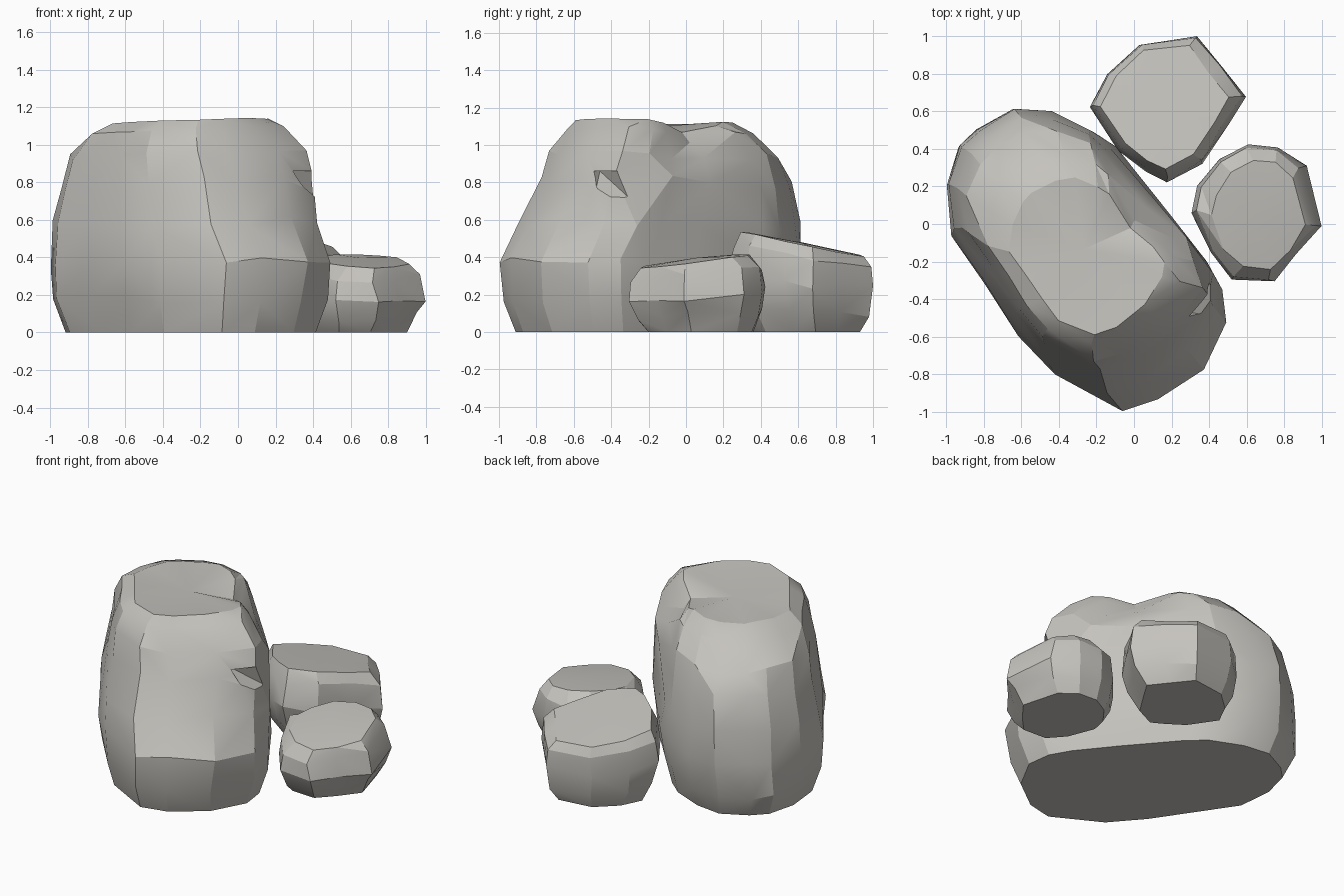
import bpy, bmesh, math, random
from mathutils import Vector

if "Cube" in bpy.data.objects:
    bpy.data.objects.remove(bpy.data.objects["Cube"])

random.seed(7)
stone = bpy.data.materials.new("warm grey stone")
stone.diffuse_color = (0.56, 0.545, 0.51, 1)
stone.use_nodes = True
stone.node_tree.nodes["Principled BSDF"].inputs["Base Color"].default_value = stone.diffuse_color


def finish(obj):
    bpy.ops.object.select_all(action='DESELECT')
    obj.select_set(True)
    bpy.context.view_layer.objects.active = obj
    bpy.ops.object.shade_smooth_by_angle(angle=math.radians(20))


def rock(name, outline, levels, axis=(1, 0), slope=(0, 0), jitter=0.02, dents=(), crown=0.0):
    """Loft the outline through levels (z, u0, u1, v0, v1); u runs along axis, v across it."""
    c, s = axis
    uv = [(x * c + y * s, -x * s + y * c) for x, y in outline]
    us, vs = [p[0] for p in uv], [p[1] for p in uv]
    au, bu, av, bv = min(us), max(us), min(vs), max(vs)
    mx = sum(p[0] for p in outline) / len(outline)
    my = sum(p[1] for p in outline) / len(outline)
    top = levels[-1][0]
    bm = bmesh.new()
    rings = []
    for z, u0, u1, v0, v1 in levels:
        ring = []
        for u, v in uv:
            u = u0 + (u - au) / (bu - au) * (u1 - u0)
            v = v0 + (v - av) / (bv - av) * (v1 - v0)
            px, py = u * c - v * s, u * s + v * c
            pz = z + (slope[0] * (px - mx) + slope[1] * (py - my)) * z / top
            if z > 0:
                # chipped, uneven facets
                px += random.uniform(-jitter, jitter)
                py += random.uniform(-jitter, jitter)
                pz += random.uniform(-1, 1) * (jitter * 2.5 if z < top * 0.9 else jitter * 0.4)
            p = Vector((px, py, pz))
            for centre, radius, push in dents:
                f = 1 - (p - Vector(centre)).length / radius
                if f > 0:
                    p += Vector(push) * min(1, f * 1.6)
            p.x, p.y = max(-1, min(1, p.x)), max(-1, min(1, p.y))
            ring.append(bm.verts.new(p))
        rings.append(ring)
    n = len(outline)
    for k in range(len(rings) - 1):
        a, b = rings[k], rings[k + 1]
        for i in range(n):
            j = (i + 1) % n
            # split each quad along its outward-bulging diagonal
            mid1 = (a[i].co + b[j].co) / 2
            mid2 = (a[j].co + b[i].co) / 2
            hub = Vector((sum(v.co.x for v in a) / n, sum(v.co.y for v in a) / n, mid1.z))
            if (mid1 - hub).length > (mid2 - hub).length:
                bm.faces.new((a[i], a[j], b[j]))
                bm.faces.new((a[i], b[j], b[i]))
            else:
                bm.faces.new((a[i], a[j], b[i]))
                bm.faces.new((a[j], b[j], b[i]))
    # flat base and slightly crowned top
    bm.faces.new(rings[0])
    mid = sum((v.co for v in rings[-1]), Vector()) / n
    centre = bm.verts.new(mid + Vector((0, 0, crown)))
    for i in range(n):
        bm.faces.new((rings[-1][i], rings[-1][(i + 1) % n], centre))
    bmesh.ops.recalc_face_normals(bm, faces=bm.faces)
    me = bpy.data.meshes.new(name)
    bm.to_mesh(me)
    bm.free()
    obj = bpy.data.objects.new(name, me)
    bpy.context.collection.objects.link(obj)
    me.materials.append(stone)
    return obj


# large boulder, long axis on the diagonal: steep flanks, sloping ends
boulder = rock(
    "large_boulder",
    [(-1, .2), (-.94, .41), (-.84, .51), (-.65, .61), (-.45, .59), (-.22, .5), (-.1, .4),
     (.2, .05), (.4, -.2), (.48, -.34), (.5, -.52), (.36, -.77), (.12, -.95), (-.08, -1),
     (-.43, -.82), (-.62, -.6), (-.8, -.33), (-.98, -.06)],
    [(0, -.83, .75, -.78, .13), (.17, -.9, .81, -.83, .18), (.37, -.91, .83, -.84, .2),
     (.58, -.9, .71, -.83, .19), (.8, -.84, .58, -.79, .165), (.94, -.77, .51, -.76, .13),
     (1.07, -.6, .43, -.71, .07), (1.125, -.46, .38, -.63, .02)],
    axis=(.6, -.8), slope=(.02, -.02), jitter=.012, crown=-.02,
    dents=[((0, .03, 1.1), .22, (-.03, -.02, -.06)),
           ((.3, -.4, .95), .28, (.08, -.03, .02)),
           ((.2, -.42, 1.12), .15, (.03, .0, .015))])

# chipped notch under the boulder's right shoulder
bm = bmesh.new()
for p in [(.5, -.62, .86), (.5, -.3, .86), (.24, -.46, .86), (.5, -.22, .64), (.47, -.5, .68)]:
    bm.verts.new(p)
bmesh.ops.convex_hull(bm, input=bm.verts)
bmesh.ops.recalc_face_normals(bm, faces=bm.faces)
me = bpy.data.meshes.new("notch_cutter")
bm.to_mesh(me)
bm.free()
me.materials.append(stone)
cutter = bpy.data.objects.new("notch_cutter", me)
bpy.context.collection.objects.link(cutter)
mod = boulder.modifiers.new("notch", 'BOOLEAN')
mod.operation, mod.object, mod.solver = 'DIFFERENCE', cutter, 'EXACT'
bpy.context.view_layer.objects.active = boulder
bpy.ops.object.modifier_apply(modifier="notch")
bpy.data.objects.remove(cutter)
finish(boulder)

# small rock at the back, top sloping down to the rear
finish(rock(
    "back_rock",
    [(.03, .96), (.34, 1), (.47, .84), (.6, .68), (.5, .52), (.37, .32), (.18, .23),
     (.07, .29), (-.08, .39), (-.24, .62), (-.15, .8)],
    [(0, -.13, .48, .36, .93), (.12, -.2, .56, .28, .97), (.27, -.24, .6, .23, 1),
     (.4, -.22, .57, .25, 1), (.475, -.17, .5, .29, .96)],
    slope=(-.02, -.2), jitter=.01, crown=.005))

# small rock on the right, top rising to the rear with a low ridge
finish(rock(
    "right_rock",
    [(.31, .07), (.34, .2), (.45, .34), (.6, .42), (.77, .41), (.91, .31), (1, 0),
     (.87, -.16), (.74, -.29), (.52, -.28), (.4, -.15)],
    [(0, .38, .9, -.2, .36), (.09, .34, .96, -.26, .4), (.2, .31, 1, -.3, .42),
     (.32, .33, .96, -.29, .41), (.385, .42, .92, -.24, .34)],
    slope=(-.04, .12), jitter=.01, crown=.015))
